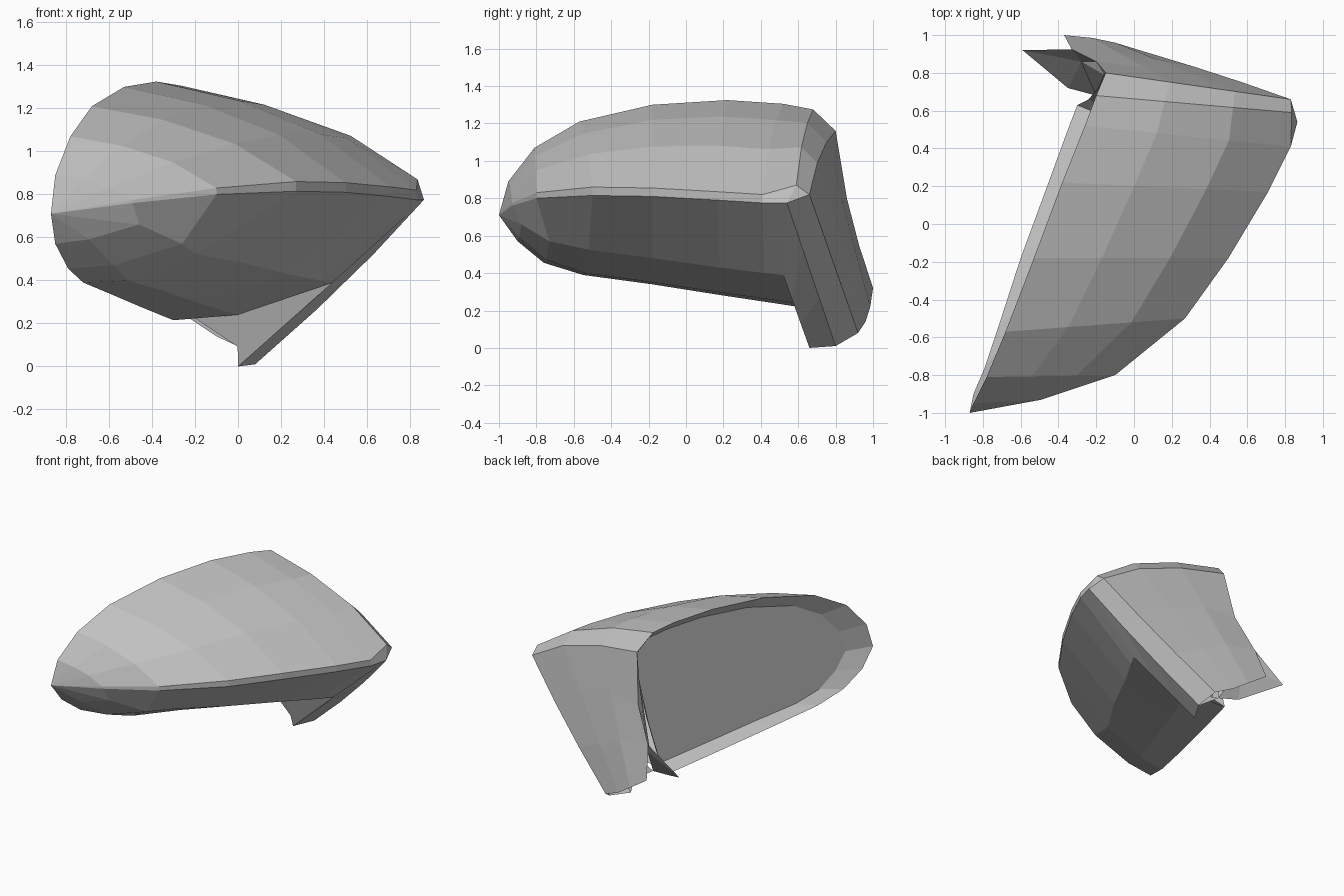
import bpy
import bmesh
from mathutils import Vector

default_cube = bpy.data.objects.get("Cube")
if default_cube:
    bpy.data.objects.remove(default_cube)

grey = bpy.data.materials.new("plain_grey")
grey.use_nodes = True
GREY_COLOUR = (0.53, 0.53, 0.53, 1)
grey.diffuse_color = GREY_COLOUR
grey.node_tree.nodes["Principled BSDF"].inputs["Base Color"].default_value = GREY_COLOUR


def points(*coords):
    return [Vector(c) for c in coords]


def column(start, end, bow):
    """Straight column of four points, bowed sideways in the middle."""
    return [start.lerp(end, i / 3) + Vector((bow * (i in (1, 2)), 0, 0))
            for i in range(4)]


def build(name, rails=(), polygons=(), facing=None):
    """Skin neighbouring rails with quads, add single polygons, make an object."""
    bm = bmesh.new()

    def add_face(corners):
        bm.faces.new([bm.verts.new(c) for c in corners])

    for a, b in zip(rails, rails[1:]):
        for i in range(min(len(a), len(b)) - 1):
            add_face((a[i], a[i + 1], b[i + 1], b[i]))
    for polygon in polygons:
        add_face(polygon)
    bmesh.ops.remove_doubles(bm, verts=bm.verts, dist=0.001)
    bmesh.ops.dissolve_degenerate(bm, edges=bm.edges, dist=0.001)
    bmesh.ops.recalc_face_normals(bm, faces=bm.faces)
    # Turn the whole sheet so that it looks to its outer side
    total = sum((f.normal * f.calc_area() for f in bm.faces), Vector())
    if facing and total.dot(Vector(facing)) < 0:
        bmesh.ops.reverse_faces(bm, faces=bm.faces)
    mesh = bpy.data.meshes.new(name)
    bm.to_mesh(mesh)
    bm.free()
    mesh.materials.append(grey)
    obj = bpy.data.objects.new(name, mesh)
    bpy.context.collection.objects.link(obj)
    return obj


# Lengthwise rails of the housing, all starting at the pointed tip
tip = (-.87, -1, .71)
top_rim = points(tip, (-.85, -.95, .89), (-.78, -.81, 1.07), (-.68, -.57, 1.21),
                 (-.53, -.18, 1.3), (-.38, .22, 1.325), (-.26, .52, 1.305),
                 (-.2, .68, 1.275), (-.15, .8, 1.16))
crease = points(tip, (-.49, -.93, .76), (-.1, -.8, .8), (.27, -.5, .815),
                (.5, -.18, .81), (.71, .17, .79), (.83, .41, .775),
                (.865, .54, .775), (.83, .66, .82))
lower = points(tip, (-.46, -.88, .66), (-.26, -.73, .57), (-.2, -.52, .525),
               (.03, -.18, .48), (.23, .18, .43), (.38, .42, .4), (.44, .52, .39))
bottom_rim = points(tip, (-.85, -.9, .57), (-.79, -.76, .455), (-.72, -.55, .39),
                    (-.6, -.18, .34), (-.46, .2, .28), (-.35, .5, .235),
                    (-.3, .63, .215))

# Rails in between: a narrow step above the crease, a domed top, a rounded belly
step = [c + Vector((0, 0, .045 * min(1, i / 3))) for i, c in enumerate(crease)]
step[-1] = crease[-1].copy()
step[-2] += Vector((-.03, .05, .05))


def dome(across, drop):
    rail = []
    for t, s in zip(top_rim, step):
        p = t.lerp(s, across)
        p.z = t.z + (s.z - t.z) * drop
        rail.append(p)
    return rail


upper_a, upper_b = dome(.35, .18), dome(.7, .5)
belly = [a.lerp(b, .6) - Vector((0, 0, .045 * min(1, i / 3)))
         for i, (a, b) in enumerate(zip(lower, bottom_rim))]
build("housing", [top_rim, upper_a, upper_b, step, crease, lower, belly, bottom_rim],
      facing=(1, -.4, 0))

# Rim lip around a flat, recessed mirror glass
side = points((-.16, .79, .95), (-.19, .72, .6), (-.24, .66, .32))
outline = top_rim + side + bottom_rim[:0:-1]
pivot = Vector((-.25, .6, .68))
inner = [p.lerp(pivot, .115) for p in outline]
centre = sum(inner, Vector()) / len(inner)
normal = sum(((a - centre).cross(b - centre)
              for a, b in zip(inner, inner[1:] + inner[:1])), Vector()).normalized()
if normal.x < 0:
    normal.negate()
centre += normal * .065
for p in inner:
    p += normal * normal.dot(centre - p)
build("rim_lip", [outline + outline[:1], inner + inner[:1]], facing=(-1, .4, 0))
build("mirror_glass", polygons=[inner], facing=(-1, .4, 0))

# Mounting arm: columns running from the housing down to the foot
foot = points((-.22, .985, .22), (-.1, .96, .14), (.03, .92, .08),
              (.08, .8, .01), (0, .66, 0))
heads = [upper_a[-1], upper_b[-1], crease[-1], crease[-2], lower[-1]]
bows = [0, 0, .02, .025, 0]
inner_edge = points(top_rim[-1], (-.2, .86, .8), (-.33, .925, .55), (-.37, 1, .32))
build("mounting_arm", [inner_edge] + [column(*c) for c in zip(heads, foot, bows)],
      facing=(.5, 1, -.2))

# Inner edge strip of the arm, with a small fin and a web at the foot
fin_tip, low_a, low_b = points((-.59, .92, .37), (-.35, .72, .25), (-.2, .68, .225))
notch = Vector((-.28, .86, .46))
build("arm_inner_strip", polygons=[
    (inner_edge[0], side[0], inner_edge[1]),
    (inner_edge[1], side[0], notch),
    (inner_edge[1], notch, inner_edge[2]),
])
build("inner_fin", polygons=[
    (inner_edge[2], fin_tip, notch),
    (fin_tip, low_a, notch),
    (low_a, low_b, notch),
    (low_b, side[0], notch),
])
web_low = belly[-1].lerp(foot[-1], .62)
build("foot_web", polygons=[
    (belly[-1], lower[-1], foot[-1]),
    (belly[-1], web_low, low_b),
], facing=(0, -1, 0))
